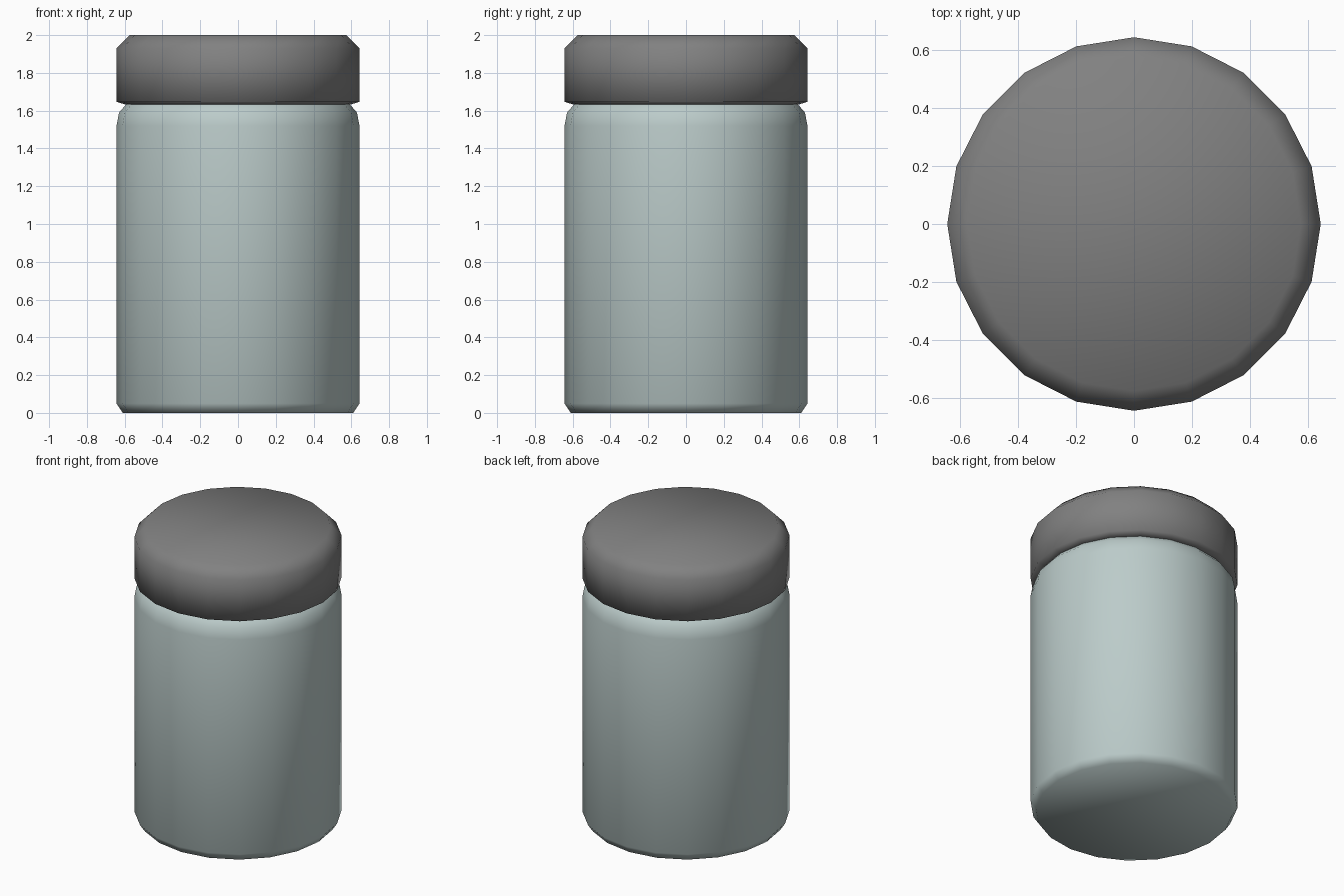
import bpy, bmesh, math

if "Cube" in bpy.data.objects:
    bpy.data.objects.remove(bpy.data.objects["Cube"])

SIDES = 20


def material(name, rgb):
    m = bpy.data.materials.new(name)
    m.diffuse_color = (*rgb, 1)
    m.use_nodes = True
    m.node_tree.nodes["Principled BSDF"].inputs["Base Color"].default_value = m.diffuse_color
    return m


def lathe(name, profile, mat):
    """Closed solid turned around z from (radius, height) points, bottom to top."""
    bm = bmesh.new()
    rings = []
    for r, z in profile:
        rings.append([bm.verts.new((r * math.cos(math.tau * i / SIDES),
                                    r * math.sin(math.tau * i / SIDES), z))
                      for i in range(SIDES)])
    for low, high in zip(rings, rings[1:]):
        for i in range(SIDES):
            j = (i + 1) % SIDES
            bm.faces.new((low[i], low[j], high[j], high[i]))
    bm.faces.new(rings[0][::-1])
    bm.faces.new(rings[-1])
    for f in bm.faces:
        f.smooth = True
    mesh = bpy.data.meshes.new(name)
    bm.to_mesh(mesh)
    bm.free()
    mesh.materials.append(mat)
    obj = bpy.data.objects.new(name, mesh)
    bpy.context.collection.objects.link(obj)
    return obj


# Glass body with bevelled foot and rounded shoulder, neck tucked under the lid
lathe("jar_body", [(0.61, 0), (0.643, 0.05), (0.643, 1.52), (0.63, 1.59),
                   (0.595, 1.63), (0.56, 1.66)],
      material("pale_glass", (0.50, 0.60, 0.59)))

# Screw lid with chamfered top edge
lathe("lid", [(0.595, 1.632), (0.643, 1.647), (0.643, 1.93), (0.575, 2.0)],
      material("dark_grey", (0.22, 0.22, 0.22)))
